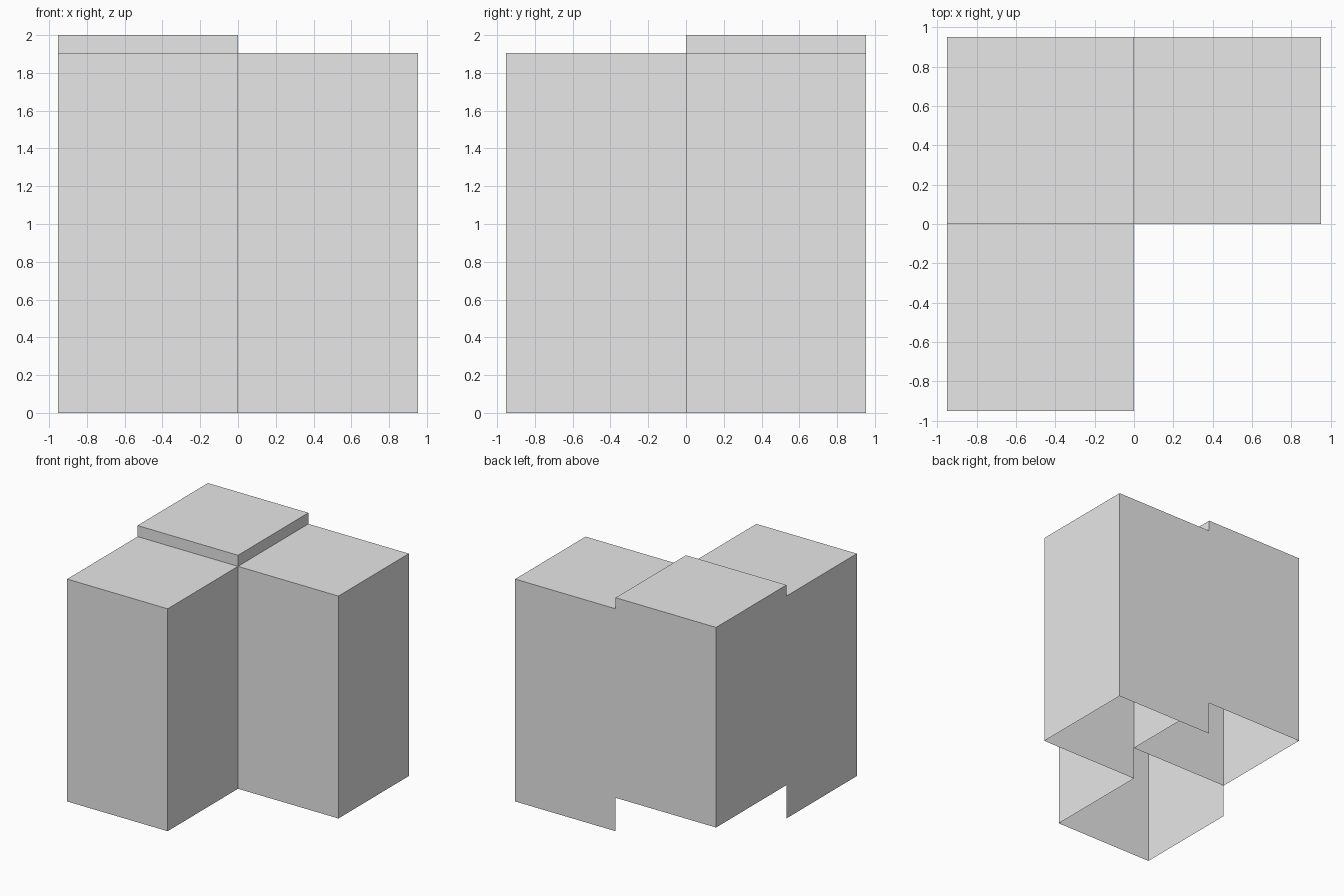
import bpy
import bmesh
from mathutils import Vector

old = bpy.data.objects.get("Cube")
if old:
    bpy.data.objects.remove(old, do_unlink=True)

HALF = 0.952       # half width of the whole body
WALL_TOP = 1.905   # top of the two lower blocks
CAP_TOP = 2.0      # top of the raised corner block
CAP_BASE = 0.286   # open underside of the raised corner block

grey = bpy.data.materials.new("plain_grey")
grey.use_nodes = True
colour = (0.8, 0.8, 0.8, 1)
grey.diffuse_color = colour
grey.node_tree.nodes["Principled BSDF"].inputs["Base Color"].default_value = colour


def open_block(name, low, high, open_sides):
    """Thin box shell without the faces that look along open_sides."""
    low, high = Vector(low), Vector(high)
    bm = bmesh.new()
    bmesh.ops.create_cube(bm, size=1)
    bm.normal_update()
    gone = [f for f in bm.faces
            if any(f.normal.dot(Vector(d)) > 0.9 for d in open_sides)]
    bmesh.ops.delete(bm, geom=gone, context='FACES')
    bmesh.ops.scale(bm, vec=high - low, verts=bm.verts)
    bmesh.ops.translate(bm, vec=(low + high) / 2, verts=bm.verts)
    mesh = bpy.data.meshes.new(name)
    bm.to_mesh(mesh)
    bm.free()
    mesh.materials.append(grey)
    obj = bpy.data.objects.new(name, mesh)
    bpy.context.collection.objects.link(obj)
    return obj


DOWN, BACK, RIGHT = (0, 0, -1), (0, 1, 0), (-1, 0, 0)

# Raised corner block, open underneath
open_block("corner_block", (-HALF, 0, CAP_BASE), (0, HALF, CAP_TOP), [DOWN])

# Front block, open underneath and towards the corner block
open_block("front_block", (-HALF, -HALF, 0), (0, 0, WALL_TOP), [DOWN, BACK])

# Side block, open underneath and towards the corner block
open_block("side_block", (0, 0, 0), (HALF, HALF, WALL_TOP), [DOWN, RIGHT])
